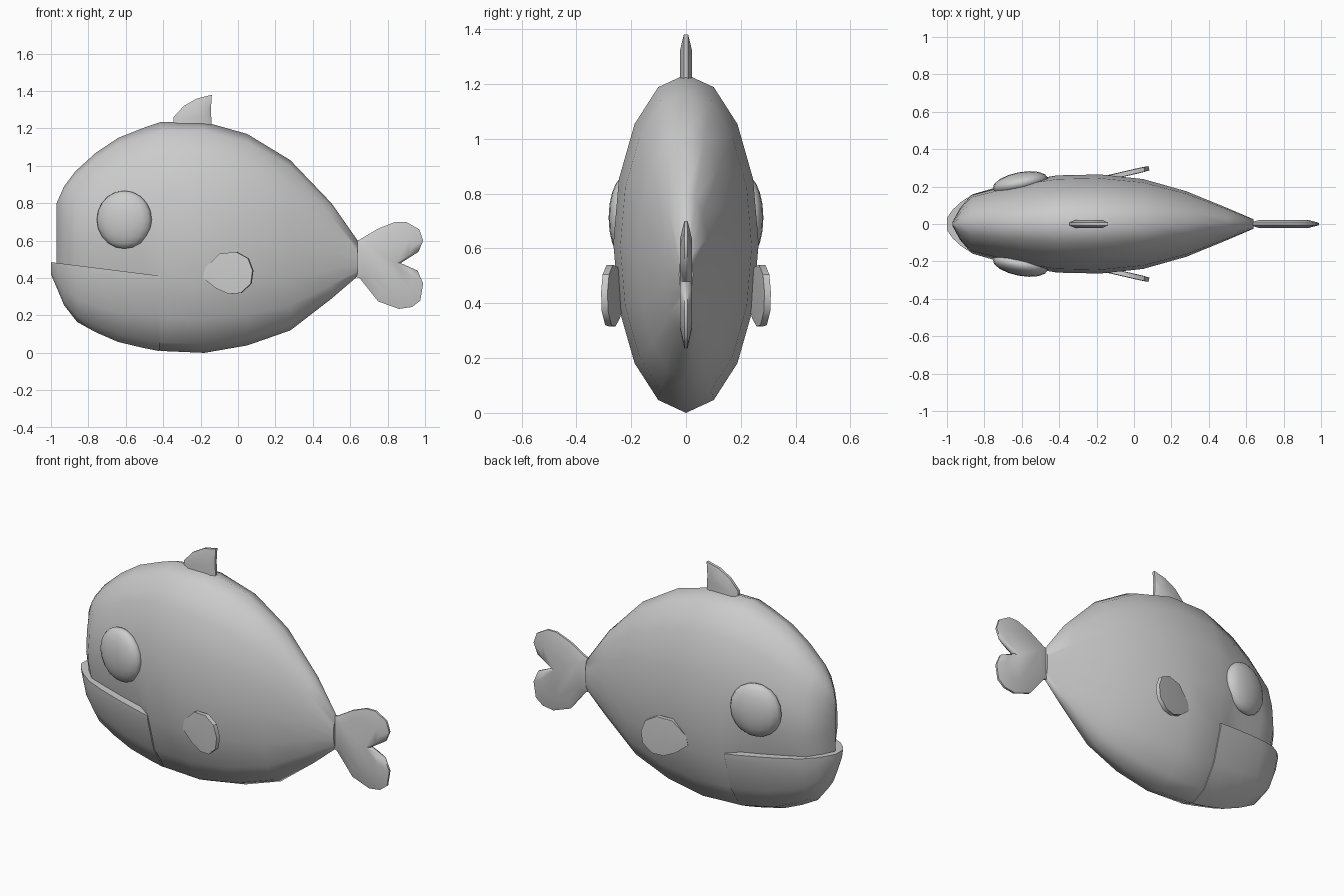
import bpy, bmesh, math
from mathutils import Vector, Matrix

if "Cube" in bpy.data.objects:
    bpy.data.objects.remove(bpy.data.objects["Cube"])

SIDES = 16


def finish(bm, name, angle=40):
    bmesh.ops.recalc_face_normals(bm, faces=bm.faces)
    me = bpy.data.meshes.new(name)
    bm.to_mesh(me)
    bm.free()
    ob = bpy.data.objects.new(name, me)
    bpy.context.collection.objects.link(ob)
    bpy.ops.object.select_all(action='DESELECT')
    ob.select_set(True)
    bpy.context.view_layer.objects.active = ob
    bpy.ops.object.shade_smooth_by_angle(angle=math.radians(angle))
    return ob


def loft(stations, pinch_before=None):
    """Elliptical rings along x: (x, top z, bottom z, half width)."""
    bm = bmesh.new()
    rings = []
    for x, zt, zb, w in stations:
        c, h = (zt + zb) / 2, (zt - zb) / 2
        ring = []
        for k in range(SIDES):
            a = 2 * math.pi * k / SIDES
            y = w * math.cos(a)
            if pinch_before is not None and x < pinch_before and math.sin(a) < -0.2:
                y *= 0.8
            ring.append(bm.verts.new((x, y, c + h * math.sin(a))))
        rings.append(ring)
    for r, s in zip(rings, rings[1:]):
        for k in range(SIDES):
            j = (k + 1) % SIDES
            bm.faces.new((r[k], r[j], s[j], s[k]))
    bm.faces.new(rings[0])
    bm.faces.new(rings[-1])
    return bm


def lens(outline, centre, thick, rim):
    """Cushioned sheet in the xz plane, thin at the rim."""
    bm = bmesh.new()
    cx, cz = centre
    loops = []
    for scale, y in ((0.7, -thick), (1, -rim), (1, rim), (0.7, thick)):
        loops.append([bm.verts.new((cx + (x - cx) * scale, y, cz + (z - cz) * scale))
                      for x, z in outline])
    n = len(outline)
    for r, s in zip(loops, loops[1:]):
        for k in range(n):
            j = (k + 1) % n
            bm.faces.new((r[k], r[j], s[j], s[k]))
    bm.faces.new(loops[0])
    bm.faces.new(loops[-1])
    return bm


# Body, pinched inwards below the cheeks to form the mouth recess
finish(loft([(-0.97, 0.80, 0.45, 0.012), (-0.93, 0.89, 0.30, 0.085), (-0.87, 0.97, 0.20, 0.155),
             (-0.76, 1.07, 0.13, 0.185), (-0.64, 1.15, 0.07, 0.215), (-0.50, 1.205, 0.035, 0.245),
             (-0.41, 1.235, 0.01, 0.26), (-0.18, 1.235, 0.0, 0.265), (0.05, 1.17, 0.04, 0.24),
             (0.28, 1.03, 0.12, 0.175), (0.50, 0.80, 0.29, 0.085), (0.64, 0.60, 0.41, 0.025)], -0.45),
       "body", 60)

# Lower jaw, sliced along the slanted lip line
jaw = loft([(-1.0, 0.60, 0.42, 0.035), (-0.97, 0.72, 0.35, 0.08), (-0.93, 0.82, 0.255, 0.12),
            (-0.86, 0.97, 0.165, 0.168), (-0.76, 1.07, 0.11, 0.20), (-0.64, 1.15, 0.058, 0.227),
            (-0.50, 1.205, 0.025, 0.252), (-0.42, 1.235, 0.009, 0.262)])
cut = bmesh.ops.bisect_plane(jaw, geom=jaw.verts[:] + jaw.edges[:] + jaw.faces[:],
                             plane_co=(-1, 0, 0.485), plane_no=Vector((0.065, 0, 0.52)).normalized(),
                             clear_outer=True)
bmesh.ops.holes_fill(jaw, edges=[e for e in jaw.edges if e.is_boundary], sides=0)
finish(jaw, "lower_jaw")

# Tail fin
finish(lens([(0.62, 0.60), (0.65, 0.605), (0.75, 0.665), (0.84, 0.70), (0.90, 0.70), (0.97, 0.66),
             (0.99, 0.60), (0.965, 0.54), (0.87, 0.48), (0.96, 0.44), (0.99, 0.37), (0.975, 0.28),
             (0.93, 0.245), (0.86, 0.235), (0.75, 0.275), (0.65, 0.40), (0.62, 0.41)],
            (0.79, 0.48), 0.022, 0.006), "tail_fin", 60)

# Dorsal fin
finish(lens([(-0.345, 1.20), (-0.345, 1.26), (-0.29, 1.32), (-0.22, 1.36), (-0.14, 1.38),
             (-0.145, 1.30), (-0.14, 1.20)], (-0.23, 1.20), 0.021, 0.008), "dorsal_fin", 60)

# Eyes and side fins on both flanks
FIN = [(-0.19, 0.40), (-0.18, 0.455), (-0.10, 0.53), (-0.01, 0.54), (0.055, 0.505), (0.08, 0.44),
       (0.07, 0.37), (0.015, 0.32), (-0.05, 0.315), (-0.12, 0.345)]
for side, label in ((1, "left"), (-1, "right")):
    bm = bmesh.new()
    bmesh.ops.create_uvsphere(bm, u_segments=16, v_segments=10, radius=1)
    bmesh.ops.transform(bm, verts=bm.verts, matrix=Matrix.Translation((-0.608, side * 0.217, 0.712))
                        @ Matrix.Rotation(side * math.radians(11), 4, 'Z')
                        @ Matrix.Diagonal((0.15, 0.06, 0.155, 1)))
    finish(bm, "eye_" + label, 60)

    fin = lens(FIN, (-0.05, 0.43), 0.014, 0.012)
    bmesh.ops.transform(fin, verts=fin.verts, matrix=Matrix.Translation((0.08, side * 0.298, 0))
                        @ Matrix.Rotation(side * math.radians(13), 4, 'Z')
                        @ Matrix.Translation((-0.08, 0, 0)))
    finish(fin, "side_fin_" + label, 40)
